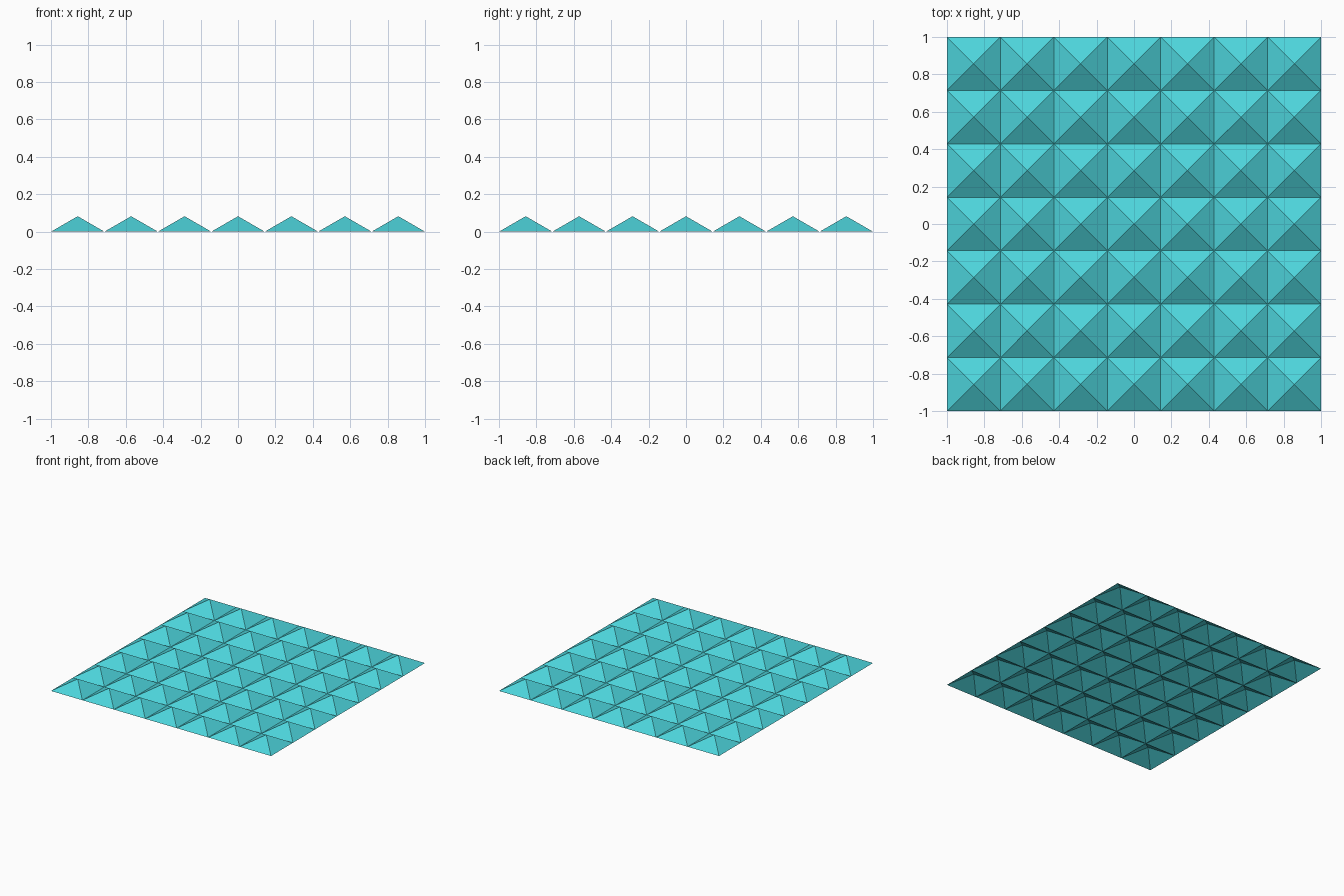
import bpy
import math
from mathutils import Matrix
import bmesh

cube = bpy.data.objects.get("Cube")
if cube:
    bpy.data.objects.remove(cube, do_unlink=True)

COUNT = 7
PITCH = 2 / COUNT
HEIGHT = PITCH / 2 * math.tan(math.radians(30))

# Single flat colour
turquoise = bpy.data.materials.new("turquoise")
turquoise.use_nodes = True
colour = (0.074, 0.66, 0.71, 1)
turquoise.diffuse_color = colour
turquoise.node_tree.nodes["Principled BSDF"].inputs["Base Color"].default_value = colour

# One hollow four-sided pyramid in the front right corner cell
bm = bmesh.new()
corner = -1 + PITCH / 2
place = Matrix.Translation((corner, corner, HEIGHT / 2)) @ Matrix.Rotation(math.pi / 4, 4, "Z")
bmesh.ops.create_cone(bm, cap_ends=False, segments=4, radius1=PITCH / math.sqrt(2),
                      radius2=0, depth=HEIGHT, matrix=place)
bmesh.ops.remove_doubles(bm, verts=bm.verts, dist=0.0001)
bmesh.ops.recalc_face_normals(bm, faces=bm.faces)
if sum(f.normal.z for f in bm.faces) < 0:
    bmesh.ops.reverse_faces(bm, faces=bm.faces)
mesh = bpy.data.meshes.new("pyramid_panel")
bm.to_mesh(mesh)
bm.free()
mesh.materials.append(turquoise)
panel = bpy.data.objects.new("pyramid_panel", mesh)
bpy.context.collection.objects.link(panel)

# Repeat the pyramid across and along the panel
for name, offset in (("columns", (PITCH, 0, 0)), ("rows", (0, PITCH, 0))):
    array = panel.modifiers.new(name, "ARRAY")
    array.count = COUNT
    array.use_relative_offset = False
    array.use_constant_offset = True
    array.constant_offset_displace = offset
    array.use_merge_vertices = True
    array.merge_threshold = 0.001
